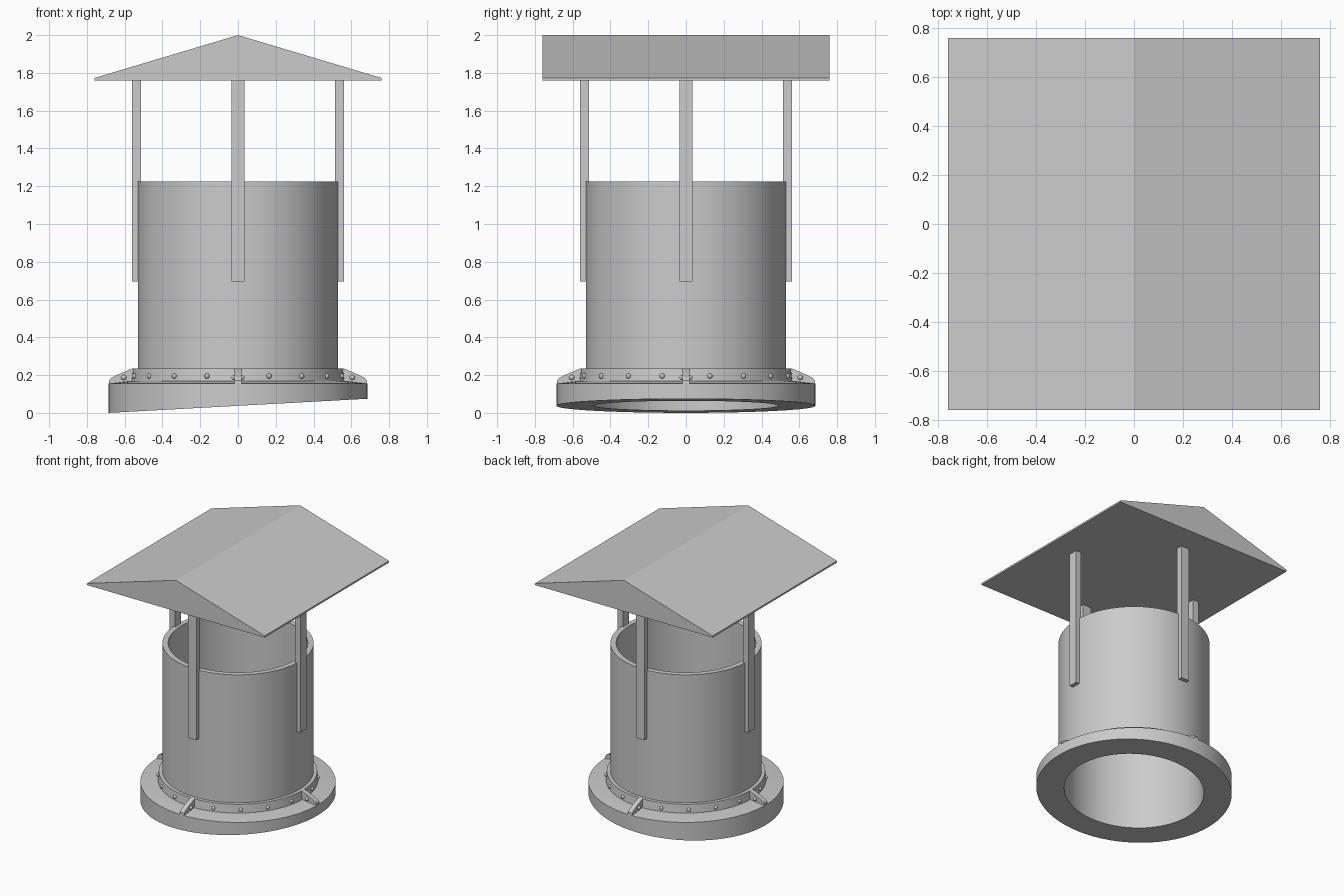
import bpy, bmesh, math
from mathutils import Matrix, Vector

if "Cube" in bpy.data.objects:
    bpy.data.objects.remove(bpy.data.objects["Cube"])

metal = bpy.data.materials.new("grey_metal")
metal.diffuse_color = (0.6, 0.6, 0.6, 1)
metal.use_nodes = True
metal.node_tree.nodes["Principled BSDF"].inputs["Base Color"].default_value = metal.diffuse_color


def finish(name, bm, smooth=False):
    bmesh.ops.recalc_face_normals(bm, faces=bm.faces)
    me = bpy.data.meshes.new(name)
    bm.to_mesh(me)
    bm.free()
    me.materials.append(metal)
    ob = bpy.data.objects.new(name, me)
    bpy.context.collection.objects.link(ob)
    if smooth:
        bpy.ops.object.select_all(action='DESELECT')
        ob.select_set(True)
        bpy.context.view_layer.objects.active = ob
        bpy.ops.object.shade_smooth_by_angle(angle=math.radians(30))
    return ob


def lathe(name, profile, n=72, edit=None):
    """Revolve a closed (radius, z) profile about the z axis."""
    bm = bmesh.new()
    rings = [[bm.verts.new((r * math.cos(math.tau * i / n), r * math.sin(math.tau * i / n), z))
              for r, z in profile] for i in range(n)]
    k = len(profile)
    for i in range(n):
        a, b = rings[i], rings[(i + 1) % n]
        for j in range(k):
            bm.faces.new((a[j], b[j], b[(j + 1) % k], a[(j + 1) % k]))
    if edit:
        edit(bm)
    return finish(name, bm, True)


def prism(name, outline, depth, angle=0):
    """Extrude an (x, z) outline symmetrically along y, then turn it about z."""
    bm = bmesh.new()
    f = bm.faces.new([bm.verts.new((x, -depth / 2, z)) for x, z in outline])
    ext = bmesh.ops.extrude_face_region(bm, geom=[f])["geom"]
    bmesh.ops.translate(bm, vec=(0, depth, 0),
                        verts=[v for v in ext if isinstance(v, bmesh.types.BMVert)])
    bmesh.ops.rotate(bm, verts=bm.verts, matrix=Matrix.Rotation(angle, 3, 'Z'))
    return finish(name, bm)


# Base flange with a slanted underside
def slant(bm):
    for v in bm.verts:
        if v.co.z < 0.1:
            v.co.z = 0.0375 + v.co.x * 0.0545


lathe("base_flange", [(0.49, 0), (0.685, 0), (0.685, 0.155), (0.565, 0.17), (0.49, 0.17)], edit=slant)

# Pipe and riveted collar
lathe("pipe", [(0.49, 0.17), (0.53, 0.17), (0.53, 1.225), (0.49, 1.225)])
lathe("collar", [(0.52, 0.165), (0.563, 0.165), (0.556, 0.235), (0.52, 0.235)])

# Collar rivets, four in each quadrant, plus a pair on each fin
spots = []
for deg in (17, 37, 57, 77):
    a = math.radians(deg)
    for sx in (-1, 1):
        for sy in (-1, 1):
            spots.append(Vector((sx * 0.56 * math.sin(a), sy * 0.56 * math.cos(a), 0.195)))
for i in range(4):
    turn = Matrix.Rotation(i * math.pi / 2, 3, 'Z')
    spots += [turn @ Vector((0.605, s * 0.02, 0.187)) for s in (-1, 1)]
bm = bmesh.new()
for p in spots:
    bmesh.ops.create_uvsphere(bm, u_segments=12, v_segments=8, radius=0.014,
                              matrix=Matrix.Translation(p))
finish("rivets", bm, True)

# Fins and roof posts on the four sides
fin = [(0.54, 0.15), (0.684, 0.15), (0.682, 0.172), (0.668, 0.187), (0.62, 0.21), (0.56, 0.235), (0.54, 0.235)]
post = [(0.513, 0.695), (0.56, 0.695), (0.56, 1.765), (0.513, 1.765)]
for i, side in enumerate(("right", "back", "left", "front")):
    prism(side + "_fin", fin, 0.036, i * math.pi / 2)
    prism(side + "_post", post, 0.07, i * math.pi / 2)

# Gabled roof
prism("roof", [(-0.76, 1.76), (0.76, 1.76), (0.76, 1.773), (0, 2.0), (-0.76, 1.773)], 1.52)
